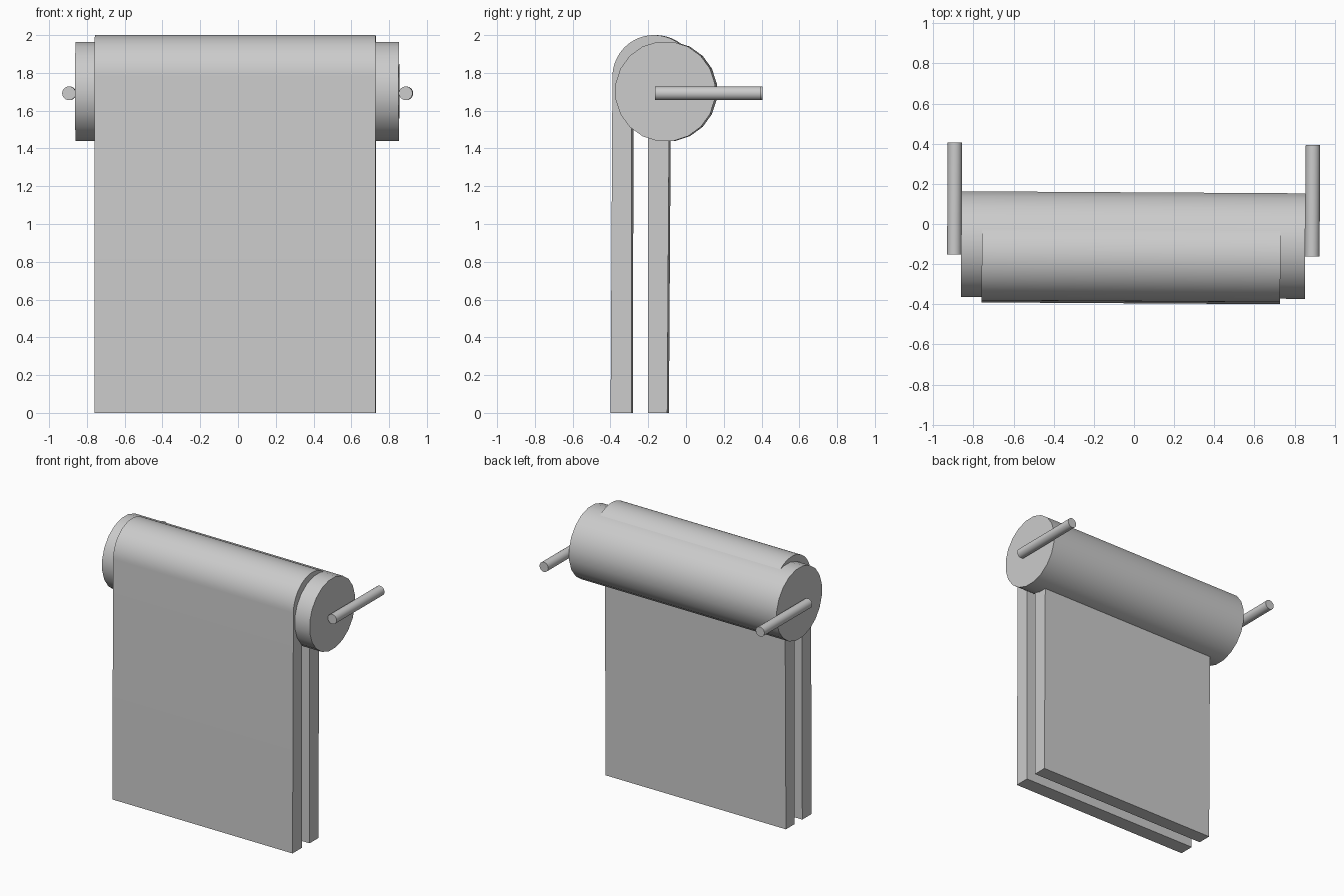
import bpy, bmesh
from math import cos, sin, pi, radians
from mathutils import Matrix

cube = bpy.data.objects.get("Cube")
if cube:
    bpy.data.objects.remove(cube)

# Single plain grey
GREY = (0.6, 0.6, 0.6, 1)
grey = bpy.data.materials.new("plain grey")
grey.use_nodes = True
grey.diffuse_color = GREY
grey.node_tree.nodes["Principled BSDF"].inputs["Base Color"].default_value = GREY

# The whole assembly is turned very slightly about z
TURN = Matrix.Rotation(-0.006, 4, 'Z')


def extrude_x(name, profile, x0, x1):
    """Extrude a (y, z) profile along x into a closed solid."""
    bm = bmesh.new()
    face = bm.faces.new([bm.verts.new((x0, y, z)) for y, z in profile])
    ext = bmesh.ops.extrude_face_region(bm, geom=[face])
    moved = [v for v in ext["geom"] if isinstance(v, bmesh.types.BMVert)]
    bmesh.ops.translate(bm, verts=moved, vec=(x1 - x0, 0, 0))
    bmesh.ops.recalc_face_normals(bm, faces=bm.faces[:])
    bm.transform(TURN)
    mesh = bpy.data.meshes.new(name)
    bm.to_mesh(mesh)
    bm.free()
    mesh.materials.append(grey)
    obj = bpy.data.objects.new(name, mesh)
    bpy.context.collection.objects.link(obj)
    smooth(obj)
    return obj


def smooth(obj):
    bpy.ops.object.select_all(action='DESELECT')
    obj.select_set(True)
    bpy.context.view_layer.objects.active = obj
    bpy.ops.object.shade_smooth_by_angle(angle=radians(35))


def arc(y, z, r, a0, a1, n):
    steps = [radians(a0 + (a1 - a0) * i / n) for i in range(n + 1)]
    return [(y + r * cos(a), z + r * sin(a)) for a in steps]


# Horizontal roller
SIDES = 20
half = 180 / SIDES
extrude_x("roller", arc(-0.105, 1.702, 0.266, half, 360 + half, SIDES)[:-1], -0.86, 0.853)

# Front sheet, curling over the top of the roller
front = [(-0.395, 0), (-0.285, 0), (-0.283, 1.6), (-0.1, 1.75)]
front += arc(-0.165, 1.78, 0.22, 45, 180, 24)
extrude_x("front_sheet", front, -0.757, 0.73)

# Rear sheet, hanging from beneath the roller
rear = [(-0.197, 0), (-0.095, 0), (-0.085, 1.55), (-0.197, 1.55)]
extrude_x("rear_sheet", rear, -0.757, 0.73)

# Handles pointing backwards at each end
for side, x in (("right", -0.894), ("left", 0.889)):
    bpy.ops.mesh.primitive_cylinder_add(vertices=24, radius=0.036, depth=0.557)
    handle = bpy.context.object
    handle.name = side + "_handle"
    handle.data.transform(TURN @ Matrix.Translation((x, 0.121, 1.692)) @ Matrix.Rotation(pi / 2, 4, 'X'))
    handle.data.materials.append(grey)
    smooth(handle)
